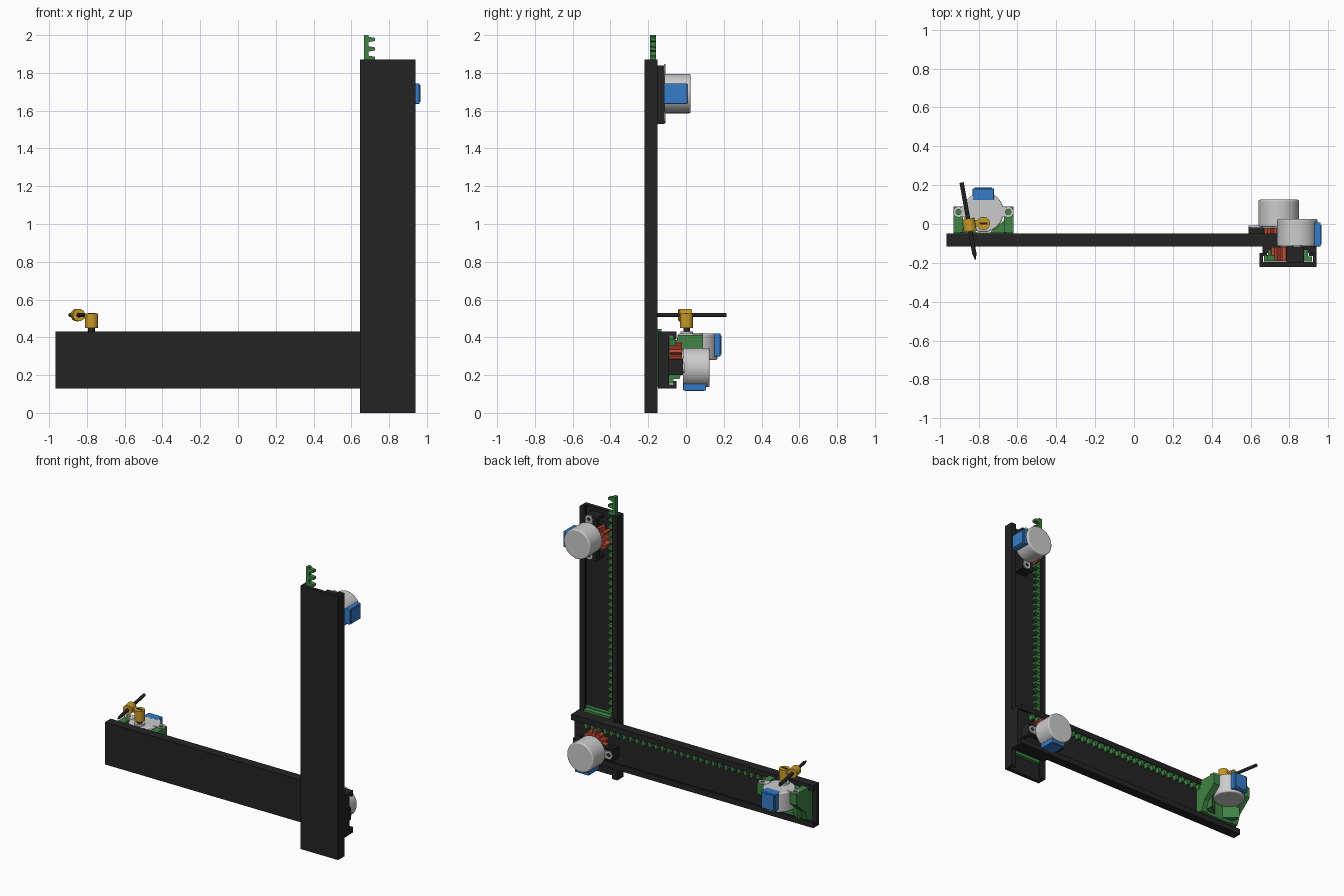
import bpy, bmesh, math
from mathutils import Matrix, Vector

if "Cube" in bpy.data.objects:
    bpy.data.objects.remove(bpy.data.objects["Cube"])


def material(name, rgb):
    m = bpy.data.materials.new(name)
    m.diffuse_color = (*rgb, 1)
    m.use_nodes = True
    m.node_tree.nodes["Principled BSDF"].inputs["Base Color"].default_value = m.diffuse_color
    return m


BLACK = material("black plastic", (0.017, 0.017, 0.017))
GREEN = material("green plastic", (0.05, 0.23, 0.06))
RED = material("red gear", (0.52, 0.07, 0.035))
GREY = material("light grey metal", (0.6, 0.6, 0.6))
BLUE = material("blue plastic", (0.035, 0.2, 0.58))
GOLD = material("gold plastic", (0.58, 0.32, 0.02))


def finish(name, bm, mat, matrix=None, smooth=False, bevel=0):
    bmesh.ops.recalc_face_normals(bm, faces=bm.faces)
    me = bpy.data.meshes.new(name)
    bm.to_mesh(me)
    bm.free()
    if matrix is not None:
        me.transform(matrix)
    me.materials.append(mat)
    ob = bpy.data.objects.new(name, me)
    bpy.context.collection.objects.link(ob)
    if bevel:
        mod = ob.modifiers.new("bevel", 'BEVEL')
        mod.width, mod.segments, mod.limit_method = bevel, 3, 'ANGLE'
    if smooth:
        bpy.context.view_layer.objects.active = ob
        ob.select_set(True)
        bpy.ops.object.shade_smooth_by_angle(angle=math.radians(35))
        ob.select_set(False)
    return ob


def prism(name, pts, axis, lo, hi, mat, **kw):
    """Extrude a 2D outline along one axis."""
    place = {'x': lambda p, d: (d, p[0], p[1]),
             'y': lambda p, d: (p[0], d, p[1]),
             'z': lambda p, d: (p[0], p[1], d)}[axis]
    bm = bmesh.new()
    a = [bm.verts.new(place(p, lo)) for p in pts]
    b = [bm.verts.new(place(p, hi)) for p in pts]
    bm.faces.new(a)
    bm.faces.new(b)
    for i in range(len(pts)):
        j = (i + 1) % len(pts)
        bm.faces.new((a[i], a[j], b[j], b[i]))
    return finish(name, bm, mat, **kw)


def box(name, x, y, z, mat, **kw):
    return prism(name, [(x[0], y[0]), (x[1], y[0]), (x[1], y[1]), (x[0], y[1])],
                 'z', z[0], z[1], mat, **kw)


def circle(cx, cy, r, n=40, a0=0, a1=2 * math.pi):
    return [(cx + r * math.cos(a0 + (a1 - a0) * i / n),
             cy + r * math.sin(a0 + (a1 - a0) * i / n)) for i in range(n)]


def cylinder(name, cx, cy, r, lo, hi, mat, axis='z', n=40, **kw):
    return prism(name, circle(cx, cy, r, n), axis, lo, hi, mat, smooth=True, **kw)


def tube(name, cx, cy, r_out, r_in, lo, hi, mat, matrix=None, n=28):
    bm = bmesh.new()
    rings = [[bm.verts.new((x, y, z)) for x, y in circle(cx, cy, r, n)]
             for r, z in ((r_out, lo), (r_out, hi), (r_in, hi), (r_in, lo))]
    for k in range(4):
        p, q = rings[k], rings[(k + 1) % 4]
        for i in range(n):
            j = (i + 1) % n
            bm.faces.new((p[i], p[j], q[j], q[i]))
    return finish(name, bm, mat, matrix=matrix, smooth=True)


def channel(lo, hi, base, top):
    """C section with inward lips: lo..hi across, base..top deep."""
    w, l = 0.02, 0.04
    return [(lo, base), (hi, base), (hi, top), (hi - l, top), (hi - l, top - .015),
            (hi - w, top - .015), (hi - w, base + .025), (lo + w, base + .025),
            (lo + w, top - .015), (lo + l, top - .015), (lo + l, top), (lo, top)]


def rack(start, end, back, root, tip, pitch=0.05):
    """Toothed bar outline: (along, across) points."""
    pts = [(end, back), (start, back)]
    s = start
    while s + pitch <= end + 1e-6:
        pts += [(s, root), (s + .25 * pitch, root), (s + .38 * pitch, tip),
                (s + .7 * pitch, tip), (s + .83 * pitch, root)]
        s += pitch
    return pts + [(end, root)]


def gear(cx, cy, r_out=0.078, r_in=0.05, teeth=10):
    pts = []
    for i in range(teeth):
        for f, r in ((0, r_in), (.3, r_in), (.45, r_out), (.8, r_out)):
            a = 2 * math.pi * (i + f) / teeth
            pts.append((cx + r * math.cos(a), cy + r * math.sin(a)))
    return pts


def motor(name, pos, x, y, z):
    """Geared stepper: shaft along local z, offset towards local y."""
    m = Matrix((x, y, z)).transposed().to_4x4()
    m.translation = Vector(pos)
    cylinder(name + "_body", 0, 0, .104, -.14, 0, GREY, n=56, matrix=m, bevel=.008)
    cylinder(name + "_boss", 0, .058, .033, -.002, .012, GREY, matrix=m)
    cylinder(name + "_shaft", 0, .058, .018, .01, .06, BLACK, matrix=m, n=24)
    for s in (-1, 1):
        tube(name + "_ear_ring", s * .128, 0, .028, .014, -.006, .002, GREY, m)
        box(name + "_ear", sorted((s * .08, s * .113)), (-.027, .027), (-.006, .002), GREY, matrix=m)
    box(name + "_wire_box", (-.055, .055), (-.121, -.06), (-.122, .001), BLUE, matrix=m, bevel=.004)
    box(name + "_wire_cover", (-.045, .045), (-.125, -.12), (-.11, -.01), BLUE, matrix=m)


def mount_outline(mid, near, far, gear_pos):
    """Bar outline with a round clearance around the gear: (along, across)."""
    d = near - gear_pos
    r = .082
    a = math.asin(d / r)
    arc = [(mid + r * math.cos(t), gear_pos + r * math.sin(t))
           for t in [a + (math.pi - 2 * a) * i / 16 for i in range(17)]]
    return [(mid + .155, near), (mid + .155, far), (mid - .155, far), (mid - .155, near)] + arc[::-1]


# Upright rail, toothed bar and sliding carriage
prism("upright_rail", channel(.645, .94, -.22, -.15), 'z', 0, 1.87, BLACK)
prism("upright_rack", [(c, s) for s, c in rack(.45, 2.0, .668, .69, .725)],
      'y', -.19, -.16, GREEN)
box("upright_carriage", (.668, .917), (-.193, -.167), (.12, .45), GREEN)
box("carriage_neck", (.69, .895), (-.167, -.13), (.14, .445), GREEN)
box("carriage_plate", (.66, .94), (-.148, -.115), (.13, .43), BLACK)

# Upright drive
prism("upright_mount", [(c, s) for s, c in mount_outline(1.685, .785, .875, .78)],
      'y', -.15, -.115, BLACK)
for z in (1.53, 1.815):
    box("upright_mount_leg", (.785, .875), (-.197, -.14), (z, z + .025), BLACK)
prism("upright_gear", gear(.78, 1.69), 'y', -.19, -.118, RED)
motor("upright_motor", (.84, -.115, 1.69), (0, 0, 1), (-1, 0, 0), (0, -1, 0))

# Cross arm rail and its toothed bar
prism("arm_rail", [(d, c) for c, d in channel(.13, .43, -.115, -.05)],
      'x', -.965, .937, BLACK)
prism("arm_rack", rack(-.65, .85, .409, .388, .355), 'y', -.088, -.056, GREEN)

# Cross arm drive
prism("arm_mount", mount_outline(.745, .285, .2, .298)[:4], 'y', -.05, -.017, BLACK)
for x in (.59, .875):
    box("arm_mount_leg", (x, x + .025), (-.092, -.04), (.2, .285), BLACK)
prism("arm_gear", gear(.745, .298), 'y', -.088, -.02, RED)
motor("arm_motor", (.745, -.015, .24), (1, 0, 0), (0, 0, 1), (0, -1, 0))

# Tool bracket sliding in the arm
box("bracket_slider", (-.93, -.62), (-.089, -.067), (.155, .405), GREEN)
box("bracket_back", (-.93, -.62), (-.07, -.045), (.18, .385), GREEN)
cheek = [(-.07, .18), (-.035, .18), (-.01, .25), (.09, .335), (.09, .413), (-.045, .413), (-.045, .385), (-.07, .385)]
for x in (-.93, -.67):
    prism("bracket_cheek", cheek, 'x', x, x + .05, GREEN)
for s in (-1, 1):
    prism("bracket_web", [(-.775 + s * .12, -.047), (-.775 + s * .03, -.047), (-.775 + s * .12, .03)],
          'z', .2, .4, GREEN)

# Tool motor, hub and pointer
motor("tool_motor", (-.775, .062, .42), (-1, 0, 0), (0, -1, 0), (0, 0, 1))
cylinder("tool_hub", -.775, .003, .034, .45, .527, GOLD)
box("hub_slot", (-.795, -.755), (-.002, .008), (.526, .53), BLACK)
box("hub_link", (-.84, -.785), (-.014, .02), (.5, .525), GOLD)
along = Vector((-.07, .39, 0)).normalized()
aim = along.to_track_quat('Z', 'Y').to_matrix().to_4x4()
aim.translation = Vector((-.848, -.005, .518))
tube("pointer_clamp", 0, 0, .033, .012, -.033, .033, GOLD, aim)
cylinder("pointer_rod", 0, 0, .011, -.15, .222, BLACK, n=20, matrix=aim)
bm = bmesh.new()
bmesh.ops.create_cone(bm, cap_ends=True, segments=20, radius1=.003, radius2=.011, depth=.03,
                      matrix=Matrix.Translation((0, 0, -.165)))
finish("pointer_tip", bm, BLACK, matrix=aim, smooth=True)
